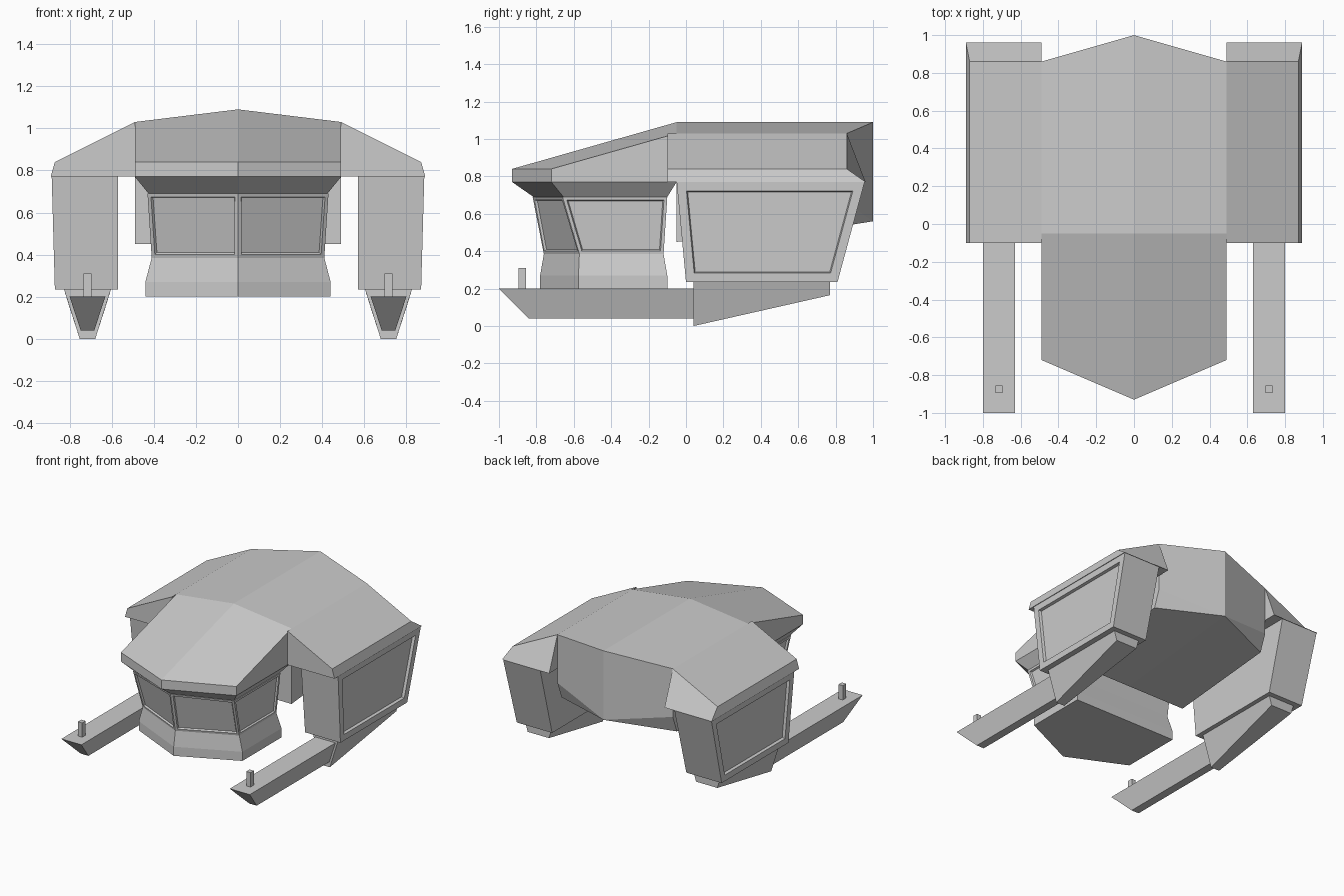
import bpy, bmesh
from mathutils import Vector

if "Cube" in bpy.data.objects:
    bpy.data.objects.remove(bpy.data.objects["Cube"])


def finish(name, bm, mirror=False):
    bmesh.ops.recalc_face_normals(bm, faces=bm.faces[:])
    me = bpy.data.meshes.new(name)
    bm.to_mesh(me)
    bm.free()
    ob = bpy.data.objects.new(name, me)
    bpy.context.collection.objects.link(ob)
    if mirror:
        ob.modifiers.new("mirror", 'MIRROR')
    return ob


def loft(rings, caps=True):
    """Join rings of equal point count with quads and close both ends."""
    bm = bmesh.new()
    vs = [[bm.verts.new(p) for p in r] for r in rings]
    n = len(vs[0])
    for a, b in zip(vs, vs[1:]):
        for i in range(n):
            j = (i + 1) % n
            bm.faces.new((a[i], a[j], b[j], b[i]))
    if caps:
        bm.faces.new(vs[0])
        bm.faces.new(vs[-1])
    bmesh.ops.recalc_face_normals(bm, faces=bm.faces[:])
    return bm, vs


def recess(bm, test, frame, depth):
    """Inset the chosen faces and push the panes inward."""
    faces = [f for f in bm.faces if test(f)]
    bmesh.ops.inset_individual(bm, faces=faces, thickness=frame, use_even_offset=True)
    bm.normal_update()
    for f in faces:
        ret = bmesh.ops.inset_individual(bm, faces=[f], thickness=0.006, depth=-depth,
                                         use_even_offset=True)


def box(bm, lo, hi):
    ret = bmesh.ops.create_cube(bm, size=1)
    lo, hi = Vector(lo), Vector(hi)
    for v in ret['verts']:
        v.co = Vector([(lo[k] + hi[k]) / 2 + v.co[k] * (hi[k] - lo[k]) for k in range(3)])


# Central hull with a pointed rear
front = [(0, -.05, .45), (.49, -.05, .45), (.49, -.05, .75), (.49, -.05, 1.03),
         (0, -.05, 1.09), (-.49, -.05, 1.03), (-.49, -.05, .75), (-.49, -.05, .45)]
rear = [(0, 1, .56), (.49, .81, .53), (.49, .86, .66), (.49, .86, 1.03),
        (0, 1, 1.09), (-.49, .86, 1.03), (-.49, .86, .66), (-.49, .81, .53)]
bm, vs = loft([front, rear])
r = vs[-1]
for a, b in ((0, 4), (0, 2), (0, 6)):
    bmesh.ops.connect_verts(bm, verts=[r[a], r[b]])
finish("hull", bm)


def plan(w, corner, nose, back, z, zc=None):
    """Five-sided pointed plan outline at one height."""
    return [(w, back, z), (w, corner, z), (0, nose, z if zc is None else zc),
            (-w, corner, z), (-w, back, z)]


# Cockpit roof: sloping gabled cap, lip and undercut
top = [(.49, -.05, 1.03), (.49, -.72, .84), (0, -.93, .84), (-.49, -.72, .84), (-.49, -.05, 1.03)]
bm, vs = loft([plan(.425, -.655, -.815, -.10, .69), plan(.49, -.72, -.93, -.05, .77), top],
              caps=False)
bm.faces.new(vs[0])
ridge = bm.verts.new((0, -.05, 1.09))
t = vs[-1]
bm.faces.new((t[0], t[1], t[2], ridge))
bm.faces.new((t[2], t[3], t[4], ridge))
bm.faces.new((t[0], ridge, t[4]))
finish("cockpit_roof", bm)

# Cockpit cabin with recessed windows on the front and sides
bm, vs = loft([plan(.44, -.575, -.78, -.10, .20), plan(.44, -.575, -.78, -.10, .27),
               plan(.41, -.57, -.76, -.12, .385), plan(.43, -.66, -.82, -.10, .69)])
recess(bm, lambda f: .45 < f.calc_center_median().z < .65
       and f.calc_center_median().y < -.2, .017, .012)
finish("cockpit_cabin", bm)

# Side pod shoulders
sec = [(.49, .77), (.89, .77), (.87, .84), (.49, 1.03)]
ends = [.96, .96, .86, .86]
bm, vs = loft([[(x, -.10, z) for x, z in sec],
               [(x, y, z) for (x, z), y in zip(sec, ends)]])
finish("pod_shoulder", bm, True)

# Side pod legs with a recessed outer panel
bm, vs = loft([[(.57, 0, .235), (.87, 0, .235), (.87, .81, .235), (.57, .81, .235)],
               [(.57, -.05, .77), (.885, -.05, .77), (.885, .955, .77), (.57, .955, .77)]])
recess(bm, lambda f: f.normal.x > .9, .048, .02)
finish("pod_leg", bm, True)

# Keels under the legs
C = .715


def trapezoid(y, zt, wt, zb, wb):
    return [(C - wt, y, zt), (C + wt, y, zt), (C + wb, y, zb), (C - wb, y, zb)]


bm, vs = loft([trapezoid(.04, .24, .113, 0, .037), trapezoid(.77, .24, .113, .165, .09)])
finish("keel", bm, True)

# Skids reaching forward
nose = [(C - .085, -1, .2), (C + .085, -1, .2), (C + .032, -.84, .04), (C - .032, -.84, .04)]
bm, vs = loft([nose, trapezoid(.06, .2, .085, .04, .032)])
finish("skid", bm, True)

# Small posts on the skid tips
bm = bmesh.new()
box(bm, (C - .018, -.895, .19), (C + .018, -.855, .31))
finish("skid_post", bm, True)
